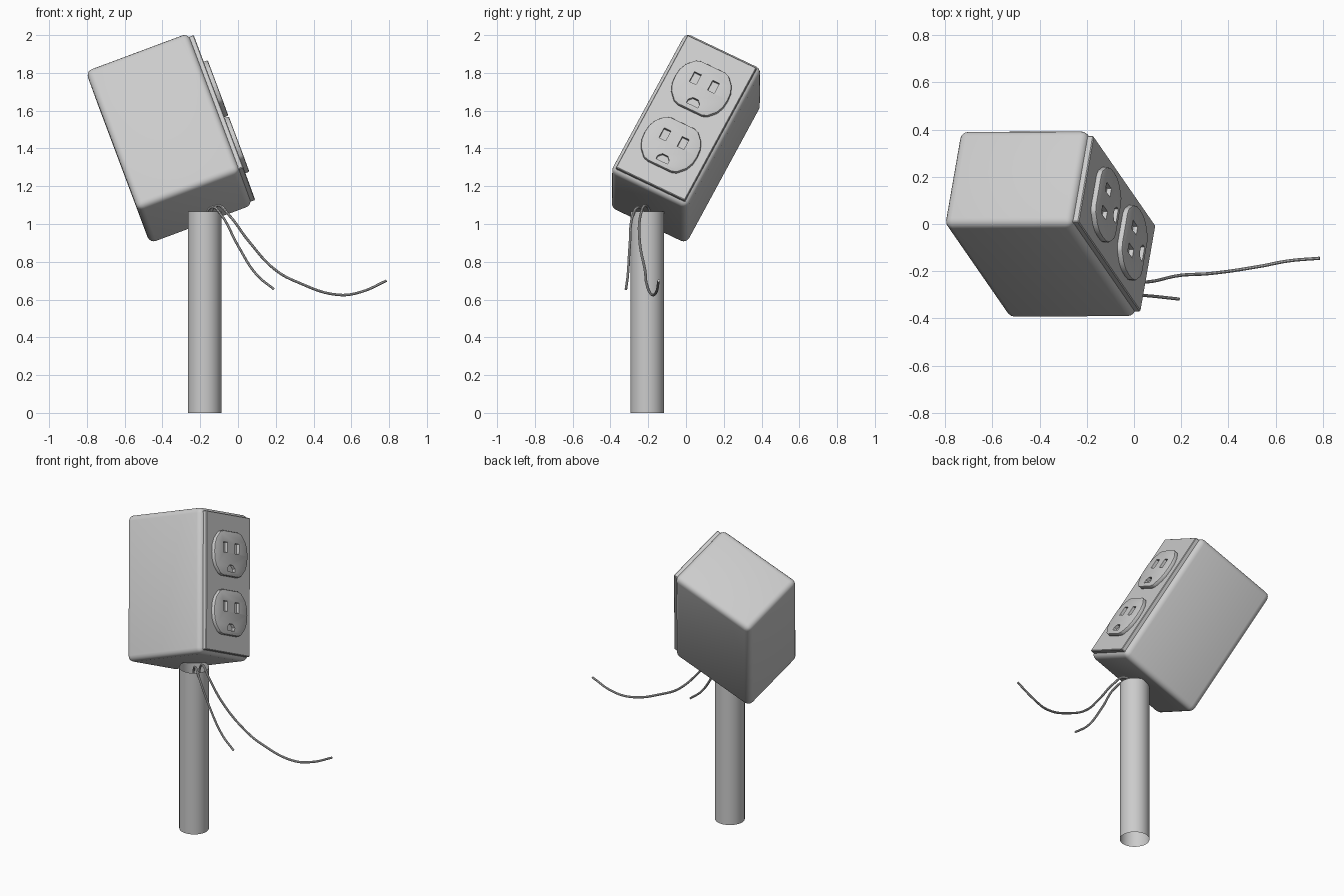
import bpy, bmesh, math
from mathutils import Matrix, Vector

cube = bpy.data.objects.get("Cube")
if cube:
    bpy.data.objects.remove(cube)

grey = bpy.data.materials.new("light_grey")
grey.use_nodes = True
COLOUR = (0.6, 0.6, 0.6, 1)
grey.diffuse_color = COLOUR
grey.node_tree.nodes["Principled BSDF"].inputs["Base Color"].default_value = COLOUR

# Tilted frame of the box: local x is its width, y its height, z its outward depth
up = Vector((-0.27, 0.39, 0.72)).normalized()
out = Vector((0.52, 0, 0.19))
out = (out - up * out.dot(up)).normalized()
side = up.cross(out)
TILT = Matrix.Translation((-0.363, 0, 1.455)) @ Matrix((side, up, out)).transposed().to_4x4()


def activate(obj):
    bpy.ops.object.select_all(action='DESELECT')
    obj.select_set(True)
    bpy.context.view_layer.objects.active = obj


def add_object(name, bm, matrix=Matrix()):
    bmesh.ops.recalc_face_normals(bm, faces=bm.faces)
    mesh = bpy.data.meshes.new(name)
    bm.to_mesh(mesh)
    bm.free()
    mesh.materials.append(grey)
    obj = bpy.data.objects.new(name, mesh)
    bpy.context.collection.objects.link(obj)
    obj.matrix_world = matrix
    return obj


def finish(obj, bevel=0, segments=3):
    activate(obj)
    if bevel:
        mod = obj.modifiers.new("rounding", 'BEVEL')
        mod.width, mod.segments = bevel, segments
        mod.limit_method = 'ANGLE'
        bpy.ops.object.modifier_apply(modifier=mod.name)
    bpy.ops.object.shade_smooth_by_angle(angle=math.radians(35))


def prism(name, outline, z0, z1, matrix):
    bm = bmesh.new()
    face = bm.faces.new([bm.verts.new((x, y, z0)) for x, y in outline])
    extruded = bmesh.ops.extrude_face_region(bm, geom=[face])["geom"]
    moved = [v for v in extruded if isinstance(v, bmesh.types.BMVert)]
    bmesh.ops.translate(bm, verts=moved, vec=(0, 0, z1 - z0))
    return add_object(name, bm, matrix)


def rectangle(x, y, half_w, half_h):
    return [(x - half_w, y - half_h), (x + half_w, y - half_h),
            (x + half_w, y + half_h), (x - half_w, y + half_h)]


# Box and cover plate
box = prism("outlet_box", rectangle(0, 0, 0.228, 0.442), -0.292, 0.288, TILT)
finish(box, 0.035, 4)
plate = prism("cover_plate", rectangle(0, 0, 0.205, 0.42), 0.27, 0.311, TILT)
finish(plate, 0.004, 1)

# Socket faces with two blade slots and a ground hole each
quarter = [(0.156, 0.0), (0.152, 0.045), (0.136, 0.085), (0.098, 0.127), (0.07, 0.136)]
upper = quarter + [(-x, y) for x, y in reversed(quarter)]
outline = upper + [(-x, -y) for x, y in upper[1:-1]]
ground = [(-0.034, -0.109), (0.034, -0.109), (0.034, -0.088),
          (0.016, -0.068), (-0.016, -0.068), (-0.034, -0.088)]
holes = [rectangle(-0.054, 0.035, 0.02, 0.031),
         rectangle(0.054, 0.035, 0.02, 0.031), ground]
for label, height in (("upper", 0.178), ("lower", -0.178)):
    place = TILT @ Matrix.Translation((0, height, 0))
    socket = prism(label + "_socket", outline, 0.30, 0.334, place)
    finish(socket, 0.008, 2)
    for hole in holes:
        cutter = prism("slot_cutter", hole, 0.314, 0.36, place)
        cutter.hide_render = True
        activate(socket)
        mod = socket.modifiers.new("slot", 'BOOLEAN')
        mod.operation, mod.solver, mod.object = 'DIFFERENCE', 'EXACT', cutter
        bpy.ops.object.modifier_apply(modifier=mod.name)
        bpy.data.objects.remove(cutter)
    finish(socket)

# Open conduit pipe
bm = bmesh.new()
bmesh.ops.create_cone(bm, cap_ends=False, segments=32, radius1=0.089, radius2=0.089, depth=1.065)
pipe = add_object("conduit_pipe", bm, Matrix.Translation((-0.177, -0.205, 0.5325)))
finish(pipe)


# Loose wires curling out of the pipe
def wire(name, points):
    curve = bpy.data.curves.new(name, 'CURVE')
    curve.dimensions = '3D'
    curve.bevel_depth = 0.007
    curve.bevel_resolution = 2
    curve.resolution_u = 6
    curve.use_fill_caps = True
    spline = curve.splines.new('BEZIER')
    spline.bezier_points.add(len(points) - 1)
    for knot, point in zip(spline.bezier_points, points):
        knot.co = point
        knot.handle_left_type = knot.handle_right_type = 'AUTO'
    curve.materials.append(grey)
    obj = bpy.data.objects.new(name, curve)
    bpy.context.collection.objects.link(obj)
    activate(obj)
    bpy.ops.object.convert(target='MESH')
    finish(bpy.context.object)


wire("short_wire", [(-0.17, -0.22, 0.98), (-0.165, -0.225, 1.06), (-0.135, -0.25, 1.09),
                    (-0.09, -0.28, 1.05), (0, -0.298, 0.885), (0.1, -0.308, 0.73),
                    (0.19, -0.318, 0.655)])
wire("long_wire", [(-0.15, -0.19, 0.98), (-0.145, -0.19, 1.06), (-0.105, -0.215, 1.098),
                   (-0.05, -0.24, 1.05), (0.06, -0.245, 0.905), (0.2, -0.217, 0.755),
                   (0.32, -0.21, 0.69), (0.53, -0.18, 0.625), (0.65, -0.157, 0.64),
                   (0.786, -0.145, 0.7)])
